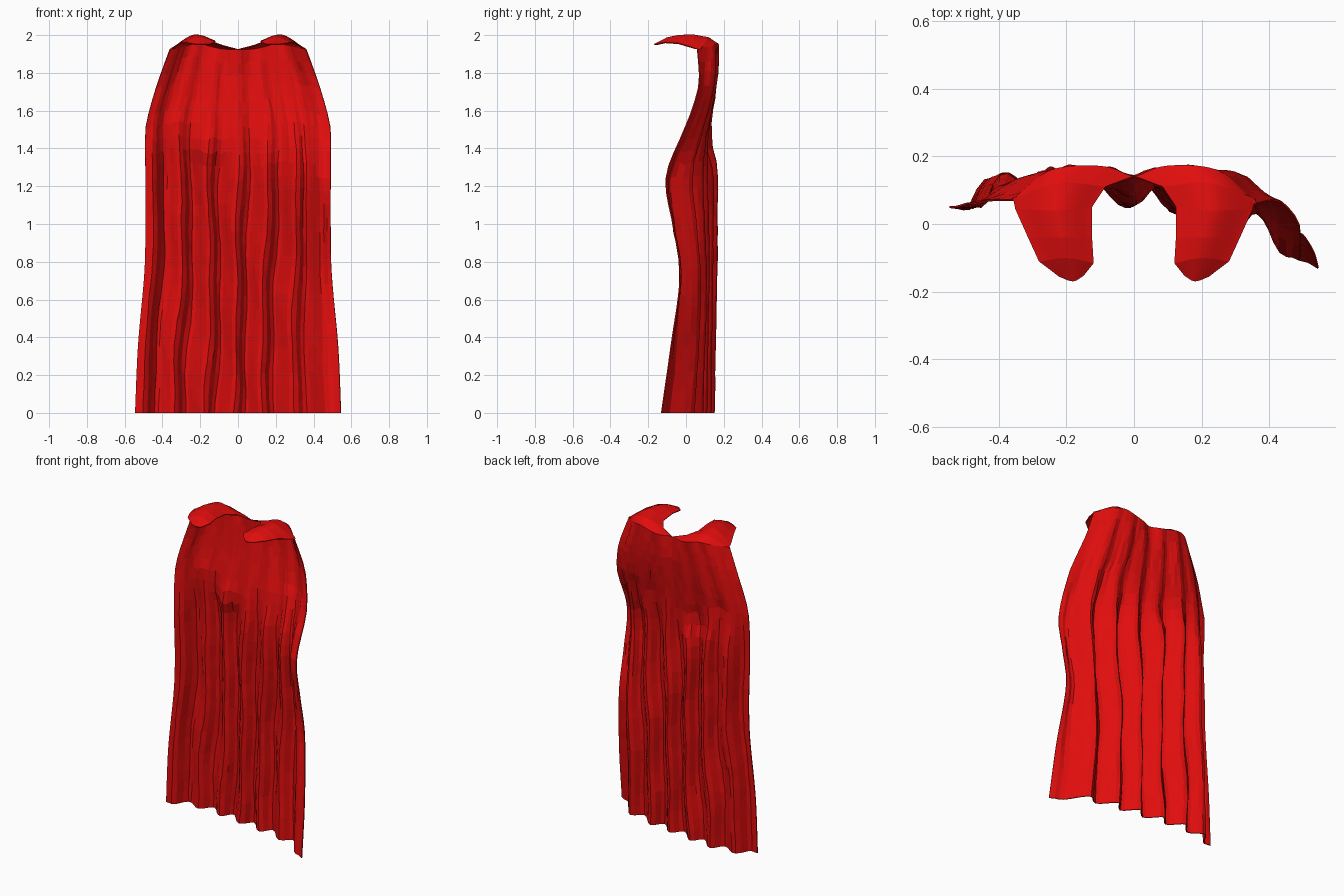
import bpy, bmesh, math, random
from mathutils import Vector

if "Cube" in bpy.data.objects:
    bpy.data.objects.remove(bpy.data.objects["Cube"])

random.seed(4)
COLS, ROWS, FOLDS = 52, 28, 6.5     # eight columns to each pleat

red = bpy.data.materials.new("cloth red")
red.diffuse_color = (0.74, 0.004, 0.004, 1)
red.use_nodes = True
red.node_tree.nodes["Principled BSDF"].inputs["Base Color"].default_value = red.diffuse_color


def spline(xs, ys, x):
    """Smooth curve through the points (xs, ys)."""
    x = min(max(x, xs[0]), xs[-1])
    i = max(k for k in range(len(xs) - 1) if xs[k] <= x)
    slope = lambda k: ((ys[min(k + 1, len(xs) - 1)] - ys[max(k - 1, 0)])
                       / (xs[min(k + 1, len(xs) - 1)] - xs[max(k - 1, 0)]))
    h = xs[i + 1] - xs[i]
    t = (x - xs[i]) / h
    return ((2*t**3 - 3*t**2 + 1) * ys[i] + (t**3 - 2*t**2 + t) * h * slope(i)
            + (3*t**2 - 2*t**3) * ys[i + 1] + (t**3 - t**2) * h * slope(i + 1))


# Hanging sheet: half width and depth of five lines, by height
Z = [0, .35, .75, 1.0, 1.25, 1.5, 1.6, 1.75, 1.93]
WIDTH = [.545, .53, .495, .49, .49, .49, .47, .425, .36]
LINES = [
    [.05, .05, .06, .06, .05, .06, .06, .07, .07],           # left edge
    [.115, .12, .13, .13, .135, .115, .13, .15, .16],        # left middle
    [.08, .085, .09, .09, .09, .105, .12, .145, .165],       # centre
    [.01, .03, .05, .035, .025, .085, .12, .15, .16],        # right middle
    [-.13, -.08, -.03, -.07, -.105, -.01, .03, .07, .06],    # right edge
]


def fold(p):
    """Lopsided rounded pleat: a long ramp and a short steep return."""
    p %= 1
    return math.cos(math.pi * p / .625) if p < .625 else -math.cos(math.pi * (p - .625) / .375)


def sheet_point(u0, v):
    zz = 1.93 * v
    # pleats wander sideways and drift inward toward the hem on the right
    drift = .09 * max(0, min(1, (.85 - zz) / .65)) * max(0, min(1, .5 + 2 * u0))
    u = u0 + (1 - u0 ** 4) * (.02 * math.sin(5 * zz + 4 * u0)
                              + .012 * math.sin(11 * zz + 9 * u0) - drift) * (1 - v ** 8)
    z = (1.925 + .03 * math.exp(-((abs(u) - .6) / .25) ** 2)) * v
    x = u * spline(Z, WIDTH, zz)
    y = spline([-1, -.66, 0, .66, 1], [spline(Z, l, zz) for l in LINES], u)
    # pleats deepen below the waist and fade at the side edges
    amp = spline([0, 1.2, 1.42, 1.6, 1.85, 1.93],
                 [.034, .034, .018, .009, .007, 0], zz)
    y += amp * fold(FOLDS * u0 / 2 + .625) * min(1, (1 - abs(u0)) / .12)
    # dip at the back of the neck
    y -= .025 * math.exp(-(x / .05) ** 2) * max(0, (zz - 1.8) / .13)
    # pouch of cloth on the left of the back
    y -= .03 * math.exp(-((x + .15) / .09) ** 2 - ((z - 1.41) / .06) ** 2)
    return Vector((x, y, z))


def add_grid(bm, rows):
    grid = [[bm.verts.new(p) for p in r] for r in rows]
    for a, b in zip(grid, grid[1:]):
        for i in range(len(a) - 1):
            bm.faces.new((a[i], a[i + 1], b[i + 1], b[i]))


bm = bmesh.new()
rows = []
for j in range(ROWS + 1):
    row = []
    for i in range(COLS + 1):
        p = sheet_point(2 * i / COLS - 1, j / ROWS)
        if 0 < j < ROWS and 0 < i < COLS:
            p += Vector((random.uniform(-.002, .002), random.uniform(-.002, .002),
                         random.uniform(-.012, .012)))
        row.append(p)
    rows.append(row)
add_grid(bm, rows)

# Shoulder flaps: inner, crest and outer points of sections going forward
SECTIONS = [
    [(.085, .11, 1.945), (.22, .12, 1.985), (.357, .075, 1.925)],
    [(.125, .05, 1.96), (.23, .04, 2.0), (.35, .045, 1.93)],
    [(.125, -.04, 1.97), (.215, -.04, 1.998), (.312, -.04, 1.955)],
    [(.12, -.115, 1.965), (.2, -.1, 1.985), (.28, -.11, 1.96)],
    [(.15, -.152, 1.95), (.18, -.168, 1.95), (.22, -.155, 1.95)],
]
half = COLS // 2
for side in (-1, 1):
    flap = [[rows[-1][half + side * i] for i in range(half + 1)]]
    for s in SECTIONS:
        flap.append([Vector([spline([0, .5, 1], [q[k] for q in s], i / half)
                             * (side if k == 0 else 1) for k in range(3)])
                     for i in range(half + 1)])
    if side > 0:
        flap = [r[::-1] for r in flap]
    add_grid(bm, flap)

bmesh.ops.remove_doubles(bm, verts=bm.verts, dist=.0005)
bmesh.ops.recalc_face_normals(bm, faces=bm.faces)
mesh = bpy.data.meshes.new("cape")
bm.to_mesh(mesh)
bm.free()
mesh.materials.append(red)
cape = bpy.data.objects.new("cape", mesh)
bpy.context.collection.objects.link(cape)

# Thin cloth thickness
cloth = cape.modifiers.new("cloth thickness", "SOLIDIFY")
cloth.thickness = .006
cloth.offset = 0
